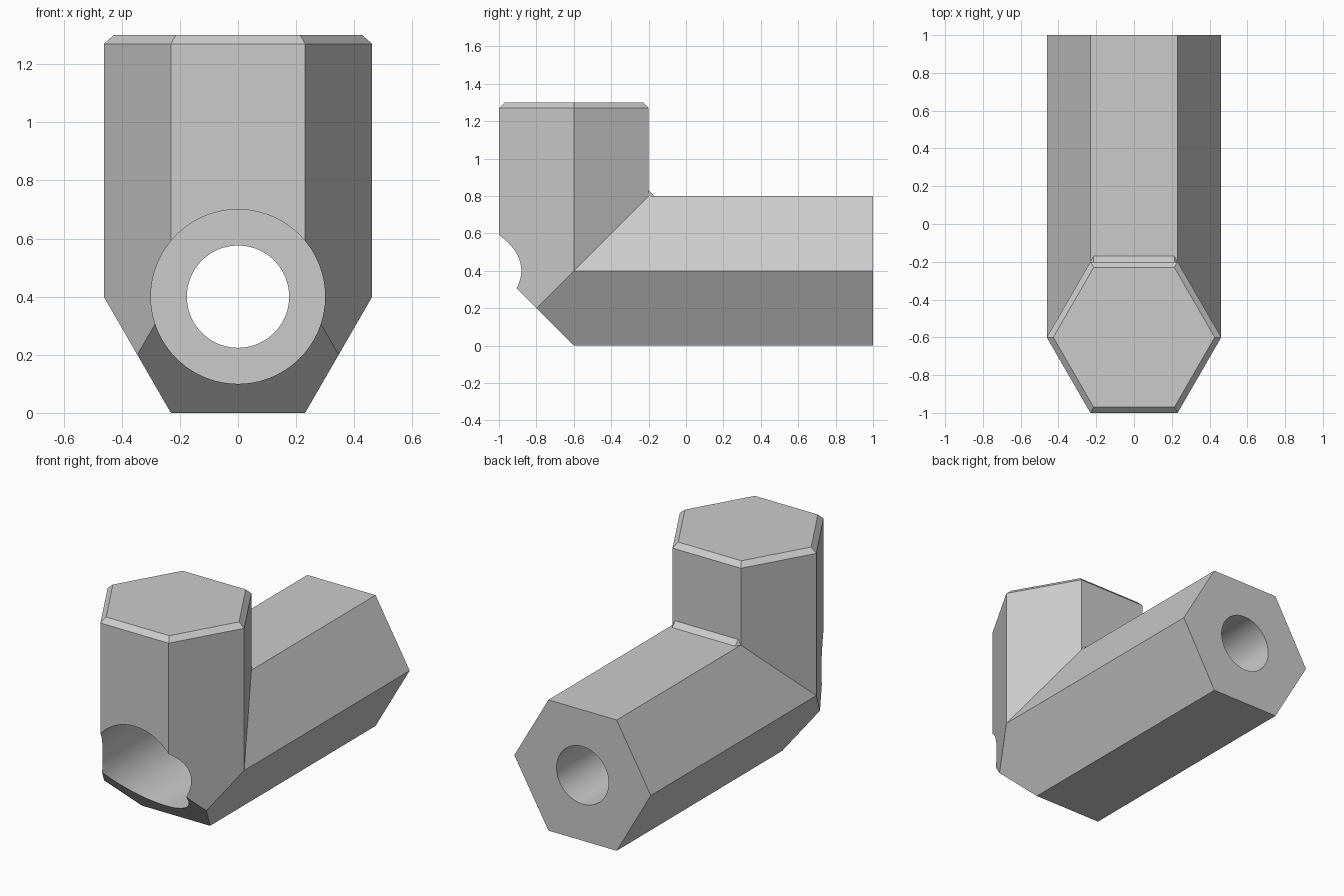
import bpy, bmesh, math

if "Cube" in bpy.data.objects:
    bpy.data.objects.remove(bpy.data.objects["Cube"])

APOTHEM = 0.4
R = APOTHEM / math.cos(math.pi / 6)
CHAMFER = 0.03

grey = bpy.data.materials.new("plain grey")
grey.diffuse_color = (0.6, 0.6, 0.6, 1)
grey.use_nodes = True
grey.node_tree.nodes["Principled BSDF"].inputs["Base Color"].default_value = grey.diffuse_color


def make_object(name, bm):
    bmesh.ops.recalc_face_normals(bm, faces=bm.faces)
    mesh = bpy.data.meshes.new(name)
    bm.to_mesh(mesh)
    bm.free()
    mesh.materials.append(grey)
    obj = bpy.data.objects.new(name, mesh)
    bpy.context.collection.objects.link(obj)
    return obj


def loft(bm, rings):
    """Skin a list of closed rings and cap both ends."""
    loops = [[bm.verts.new(p) for p in ring] for ring in rings]
    n = len(loops[0])
    for a, b in zip(loops, loops[1:]):
        for i in range(n):
            j = (i + 1) % n
            bm.faces.new((a[i], a[j], b[j], b[i]))
    bm.faces.new(loops[0])
    bm.faces.new(loops[-1])


# Hexagonal elbow: bar end, mitre, upright, chamfered cap
hexagon = [(R * math.cos(k * math.pi / 3), R * math.sin(k * math.pi / 3)) for k in range(6)]
inset = (APOTHEM - CHAMFER) / APOTHEM
bm = bmesh.new()
loft(bm, [
    [(x, 1, 0.4 + h) for x, h in hexagon],
    [(x, h - 0.6, 0.4 + h) for x, h in hexagon],
    [(x, h - 0.6, 1.3 - CHAMFER) for x, h in hexagon],
    [(x * inset, h * inset - 0.6, 1.3) for x, h in hexagon],
])
# Slanted cut across the outer corner
cut = bmesh.ops.bisect_plane(bm, geom=bm.verts[:] + bm.edges[:] + bm.faces[:],
                             plane_co=(0, -0.8, 0.2), plane_no=(0, -1, -1), clear_outer=True)
bmesh.ops.holes_fill(bm, edges=[e for e in bm.edges if e.is_boundary])
elbow = make_object("hexagonal_elbow", bm)

# Stepped cutter: wide screw-head bore in front, narrow hole to the back
SIDES = 96
bm = bmesh.new()
loft(bm, [[(r * math.cos(2 * math.pi * k / SIDES), y, 0.4 + r * math.sin(2 * math.pi * k / SIDES))
           for k in range(SIDES)]
          for r, y in [(0.3, -1.2), (0.3, 0.45), (0.176, 0.45), (0.176, 1.2)]])
cutter = make_object("bore_cutter", bm)

mod = elbow.modifiers.new("bore", "BOOLEAN")
mod.operation = "DIFFERENCE"
mod.solver = "EXACT"
mod.object = cutter
bpy.context.view_layer.objects.active = elbow
elbow.select_set(True)
bpy.ops.object.modifier_apply(modifier=mod.name)
bpy.data.objects.remove(cutter)
bpy.ops.object.shade_smooth_by_angle(angle=math.radians(20))

# Small sloped strip filling the inner corner
half, top = R / 2, R / 2 * inset
bm = bmesh.new()
loft(bm, [[(s * half, -0.2, 0.8), (s * top, -0.2, 0.8 + CHAMFER), (s * top, -0.2 + CHAMFER, 0.8)]
          for s in (-1, 1)])
make_object("inner_corner_strip", bm)
